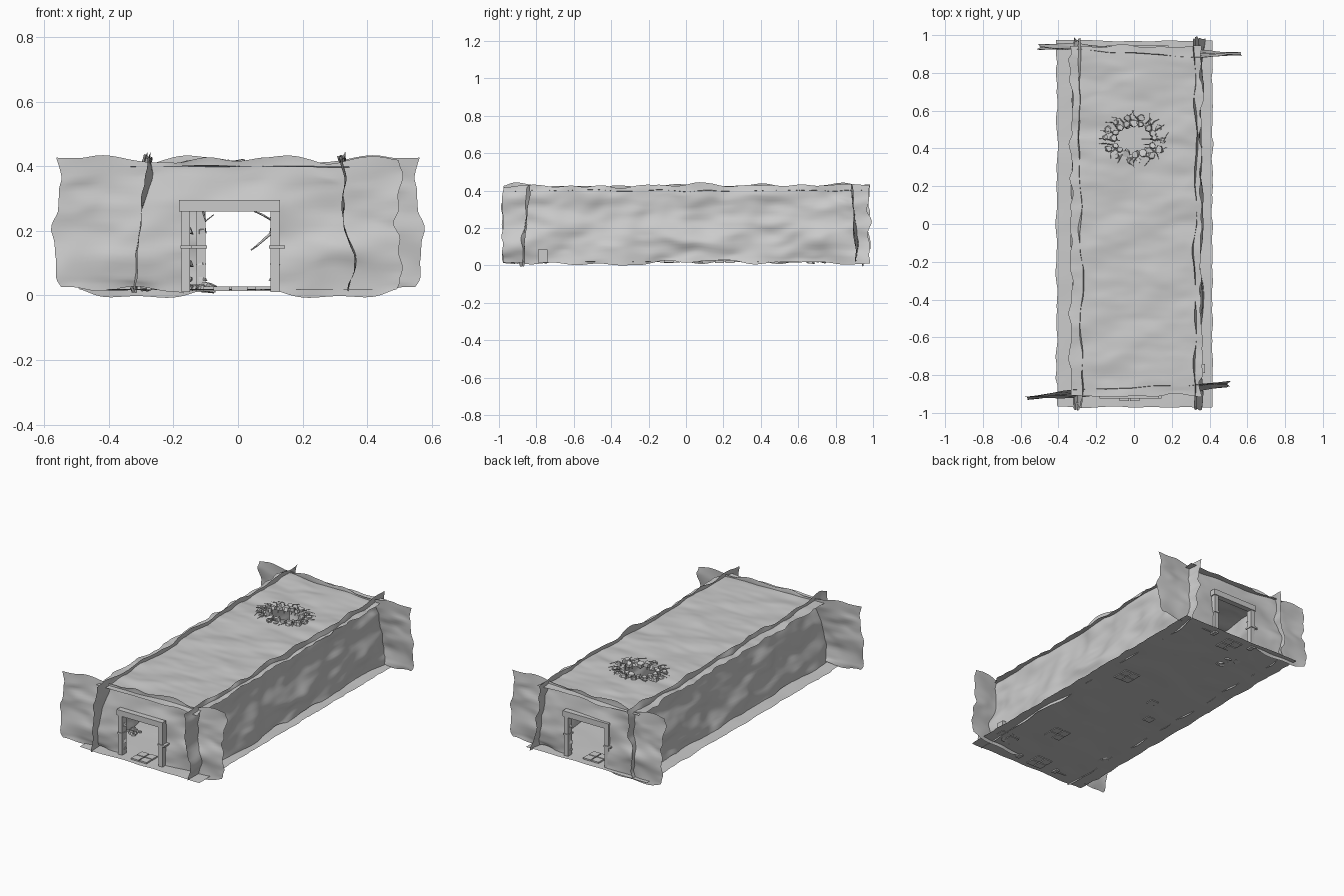
import bpy, bmesh, math, random
from mathutils import Vector, Matrix, noise

if "Cube" in bpy.data.objects:
    bpy.data.objects.remove(bpy.data.objects["Cube"])

random.seed(4)


def finish(name, bm, smooth=True):
    me = bpy.data.meshes.new(name)
    bm.to_mesh(me)
    bm.free()
    for p in me.polygons:
        p.use_smooth = smooth
    ob = bpy.data.objects.new(name, me)
    bpy.context.collection.objects.link(ob)
    return ob


def sheet(name, corner, u, v, nu, nv, amp, edge, seed, hole=None):
    """Rippled single-skin sheet with a ragged border and an optional opening."""
    corner, u, v = Vector(corner), Vector(u), Vector(v)
    n = u.cross(v).normalized()
    off = Vector((seed * 7.3, seed * 3.1, 0))
    bm = bmesh.new()
    grid = []
    for j in range(nv + 1):
        row = []
        for i in range(nu + 1):
            s, t = i / nu, j / nv
            p = corner + u * s + v * t
            a, b = s * u.length, t * v.length
            w = noise.noise(Vector((a * 4, b * 8, 0)) + off) + 0.3 * noise.noise(Vector((a * 9, b * 20, 5)) + off)
            e = noise.noise(Vector((a * 7, b * 14, 9)) + off) * edge
            p += n * w * amp
            p += v.normalized() * e * (2 * t - 1) + u.normalized() * e * (2 * s - 1)
            row.append(bm.verts.new(p))
        grid.append(row)
    for j in range(nv):
        for i in range(nu):
            q = [grid[j][i], grid[j][i + 1], grid[j + 1][i + 1], grid[j + 1][i]]
            c = sum((k.co for k in q), Vector()) / 4
            if not (hole and hole(c)):
                bm.faces.new(q)
    loose = [k for k in bm.verts if not k.link_faces]
    bmesh.ops.delete(bm, geom=loose, context='VERTS')
    return finish(name, bm)


def boxes(name, items):
    """Blocks given as (x0, x1, y0, y1, z0, z1)."""
    bm = bmesh.new()
    for x0, x1, y0, y1, z0, z1 in items:
        m = Matrix.Translation(((x0 + x1) / 2, (y0 + y1) / 2, (z0 + z1) / 2)) @ \
            Matrix.Diagonal((x1 - x0, y1 - y0, z1 - z0, 1))
        bmesh.ops.create_cube(bm, size=1, matrix=m)
    return finish(name, bm, False)


def stones(name, items):
    """Irregular squat hexagonal stones given as (x, y, z, radius)."""
    bm = bmesh.new()
    for x, y, z, r in items:
        m = Matrix.Translation((x, y, z)) @ Matrix.Rotation(random.uniform(0, 3), 4, 'Z') @ \
            Matrix.Rotation(random.uniform(-.35, .35), 4, 'X')
        g = bmesh.ops.create_cone(bm, cap_ends=True, segments=6, radius1=r, radius2=r * .8,
                                  depth=r * .9, matrix=m)
        for k in g['verts']:
            k.co += Vector([random.uniform(-.2, .2) * r for _ in range(3)])
    return finish(name, bm, False)


def roots(name, paths, radius):
    cu = bpy.data.curves.new(name, 'CURVE')
    cu.dimensions = '3D'
    cu.bevel_depth = radius
    cu.bevel_resolution = 0
    for pts in paths:
        sp = cu.splines.new('POLY')
        sp.points.add(len(pts) - 1)
        for i, p in enumerate(pts):
            sp.points[i].co = (*p, 1)
            sp.points[i].radius = 1.2 - .9 * i / (len(pts) - 1)
    ob = bpy.data.objects.new(name, cu)
    bpy.context.collection.objects.link(ob)
    return ob


def turned_copy(ob, name, angle, loc):
    c = ob.copy()
    c.name = name
    c.rotation_euler.z = angle
    c.location = loc
    bpy.context.collection.objects.link(c)


def in_door(c):
    return -.165 < c.x < .118 and c.z < .275


def in_ceiling_hole(c):
    return (c.x / .105) ** 2 + ((c.y - .45) / .075) ** 2 < 1


# Floor
sheet("floor", (-.41, -.97, .018), (.825, 0, 0), (0, 1.94, 0), 24, 50, .003, .012, 1)

# Ceiling with collapsed hole
sheet("ceiling", (-.335, -.91, .400), (.69, 0, 0), (0, 1.85, 0), 48, 120, .010, .02, 2, in_ceiling_hole)

# Side walls, leaning inward
sheet("left_wall", (-.325, -.98, .012), (0, 1.96, 0), (.05, 0, .415), 110, 26, .03, .025, 3)
sheet("right_wall", (.36, -.98, .012), (0, 1.96, 0), (-.04, 0, .415), 110, 26, .03, .025, 4)

# End wall and door frame at the front, turned copies at the back
wall = sheet("front_wall", (-.56, -.93, .012), (1.06, .06, 0), (0, .03, .41),
             70, 28, .020, .03, 5, in_door)
turned_copy(wall, "back_wall", math.pi - .105, (-.093, .043, 0))
frame = boxes("front_door_frame", [
    (-.175, -.148, -.92, -.88, .01, .27), (.10, .128, -.92, -.88, .01, .27),
    (-.182, .13, -.925, -.89, .26, .295),
    (-.178, -.144, -.925, -.875, .145, .155), (.096, .145, -.925, -.875, .145, .155)])
turned_copy(frame, "back_door_frame", math.pi, (0, .02, 0))
jamb = stones("front_door_stones", [
    (sx, -.89, z, .016) for sx in (-.155, .112) for z in (.05, .10, .2)])
turned_copy(jamb, "back_door_stones", math.pi, (0, .02, 0))

# Floor slabs, single and in clusters of four
slabs = []
for x, y, k in ((.23, .21, 2), (-.08, .07, 1), (-.19, -.09, 1), (.11, -.56, 2),
                (.01, .87, 2), (-.02, -.88, 2), (.28, -.78, 1)):
    for i in range(k):
        for j in range(k):
            a, b = x + (i - k / 2) * .056, y + (j - k / 2) * .056
            slabs.append((a, a + .05, b, b + .05, .013, .027))
boxes("floor_slabs", slabs)
boxes("wall_slab", [(.335, .375, -.79, -.74, .015, .085)])

# Rubble piles on the floor
rubble = []
for cx, cy in ((-.27, -.64), (.27, -.80), (-.12, .70)):
    for _ in range(7):
        rubble.append((cx + random.uniform(-.04, .04), cy + random.uniform(-.05, .05),
                       .025, random.uniform(.010, .024)))
stones("rubble", rubble)

# Broken stones around the ceiling hole
ring = []
for lap, num in ((1.0, 16), (1.4, 14)):
    for i in range(num):
        a = math.tau * (i + random.uniform(-.2, .2)) / num
        ring.append((.108 * lap * math.cos(a), .45 + .082 * lap * math.sin(a),
                     .405 + random.uniform(-.008, .006), random.uniform(.014, .024)))
stones("hole_stones", ring)

# Roots creeping over the rim and hanging into the room
rim = []
for i in range(18):
    a = math.tau * i / 18 + random.uniform(-.1, .1)
    rim.append([(r * 1.25 * math.cos(a + s), .45 + r * math.sin(a + s), z) for r, s, z in
                ((.085, 0, .37), (.10, random.uniform(-.1, .1), .412),
                 (.125, random.uniform(-.15, .15), .416), (.15, random.uniform(-.2, .2), .408))])
roots("rim_roots", rim, .0035)
roots("hanging_roots", [
    [(.12, .44, .41), (.125, .43, .30), (.10, .43, .235), (.075, .42, .25), (.05, .42, .26)],
    [(.12, .46, .41), (.13, .46, .27), (.10, .45, .19), (.06, .45, .155), (.04, .45, .14)],
    [(-.11, .45, .41), (-.12, .45, .30), (-.10, .45, .23), (-.075, .44, .25)]], .006)
